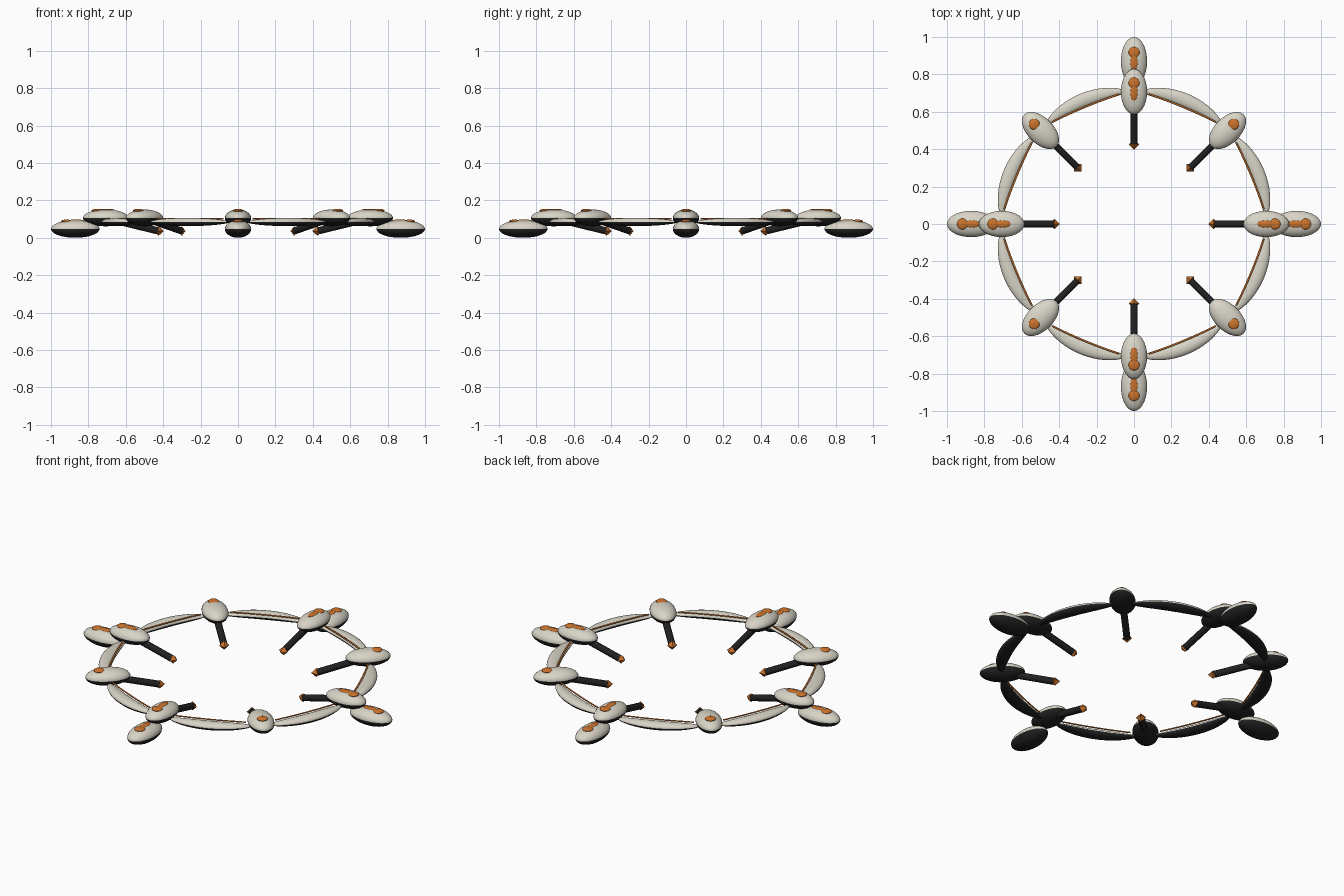
import bpy, bmesh, math
from mathutils import Matrix, Vector

if "Cube" in bpy.data.objects:
    bpy.data.objects.remove(bpy.data.objects["Cube"])


def material(name, rgb):
    m = bpy.data.materials.new(name)
    m.diffuse_color = (*rgb, 1)
    m.use_nodes = True
    m.node_tree.nodes["Principled BSDF"].inputs["Base Color"].default_value = m.diffuse_color
    return m


WHITE = material("warm_white", (0.69, 0.66, 0.57))
BLACK = material("soft_black", (0.015, 0.015, 0.016))
ORANGE = material("burnt_orange", (0.60, 0.17, 0.025))


def finish(bm, name, mats, smooth=True, rule=None):
    me = bpy.data.meshes.new(name)
    bmesh.ops.recalc_face_normals(bm, faces=bm.faces[:])
    for f in bm.faces:
        f.smooth = smooth
        if rule:
            f.material_index = rule(f)
    bm.to_mesh(me)
    bm.free()
    for m in mats:
        me.materials.append(m)
    ob = bpy.data.objects.new(name, me)
    bpy.context.collection.objects.link(ob)
    return ob


def radial(angle, r, z):
    """Frame whose x axis points outward from the ring centre."""
    return Matrix.Rotation(angle, 4, 'Z') @ Matrix.Translation((r, 0, z))


def ellipsoid(name, angle, r, z, size, mats, rule=None):
    bm = bmesh.new()
    bmesh.ops.create_uvsphere(bm, u_segments=28, v_segments=16, radius=1,
                              matrix=radial(angle, r, z) @ Matrix.Diagonal((*size, 1)))
    return finish(bm, name, mats, True, rule)


def pod(name, angle, r, z, size, long_mark):
    # two-tone body: light upper shell, dark lower shell
    ellipsoid(name, angle, r, z, size, [WHITE, BLACK],
              lambda f: 0 if f.calc_center_median().z > z else 1)
    # orange inlays nearly flush with the upper shell
    ellipsoid(name + "_round_mark", angle, r + 0.047, z + size[2] * 0.86,
              (0.029, 0.029, 0.010), [ORANGE])
    if long_mark:
        ellipsoid(name + "_long_mark", angle, r - 0.004, z + size[2] * 0.93,
                  (0.044, 0.019, 0.007), [ORANGE])


def arm(angle):
    a, b = Vector((0.68, 0, 0.098)), Vector((0.43, 0, 0.037))
    d = b - a
    turn = Matrix.Rotation(angle, 4, 'Z')
    # dark inward strut
    bm = bmesh.new()
    bmesh.ops.create_cone(bm, cap_ends=True, segments=10, radius1=0.019, radius2=0.019,
                          depth=d.length,
                          matrix=turn @ Matrix.Translation((a + b) / 2)
                          @ d.to_track_quat('Z', 'Y').to_matrix().to_4x4())
    finish(bm, "inner_arm", [BLACK]).data.set_sharp_from_angle(angle=math.radians(50))
    # faceted octahedral tip
    bm = bmesh.new()
    for s in (1, -1):
        bmesh.ops.create_cone(bm, segments=4, radius1=0.028, radius2=0, depth=0.026,
                              matrix=turn @ Matrix.Translation((0.425, 0, 0.036 + s * 0.013))
                              @ Matrix.Rotation(0 if s > 0 else math.pi, 4, 'X'))
    bmesh.ops.remove_doubles(bm, verts=bm.verts[:], dist=0.0015)
    finish(bm, "arm_tip", [ORANGE], False)


def loft(name, mid, half, section, mats, steps=24, sides=16, rule=None):
    """Sweep an elliptical section along an arc; section(t) -> r, z, width, height."""
    bm = bmesh.new()
    rings = []
    for i in range(steps + 1):
        t = -math.cos(math.pi * i / steps)
        r, z, w, h = section(t)
        ang = mid + t * half
        ring = []
        for k in range(sides):
            q = 2 * math.pi * k / sides
            rr = r + w * math.cos(q)
            ring.append(bm.verts.new((rr * math.cos(ang), rr * math.sin(ang),
                                      z + h * math.sin(q))))
        rings.append(ring)
    for p, q in zip(rings, rings[1:]):
        for k in range(sides):
            n = (k + 1) % sides
            bm.faces.new((p[k], p[n], q[n], q[k]))
    bm.faces.new(rings[0])
    bm.faces.new(rings[-1])
    return finish(bm, name, mats, True, rule)


def crescent_section(t):
    s = max(1 - t * t, 0.004) ** 0.6
    return 0.709 + 0.006 * (1 - t * t), 0.084, 0.038 * s, 0.022 * s


def trim_section(t):
    return 0.698 - 0.020 * (1 - t * t), 0.102, 0.005, 0.0035


for i in range(8):
    angle = i * math.pi / 4
    cardinal = i % 2 == 0
    # pods around the ring, doubled on the main axes
    pod("ring_pod", angle, 0.707, 0.106, (0.122, 0.070, 0.045), cardinal)
    if cardinal:
        pod("outer_pod", angle, 0.870, 0.047, (0.130, 0.070, 0.047), True)
    arm(angle)
    # curved ring segment with thin orange trim between pods
    mid = angle + math.pi / 8
    loft("ring_segment", mid, math.radians(19), crescent_section, [WHITE, BLACK],
         rule=lambda f: 0 if f.calc_center_median().z > 0.084 else 1)
    loft("ring_trim", mid, math.radians(16), trim_section, [ORANGE], sides=8)
